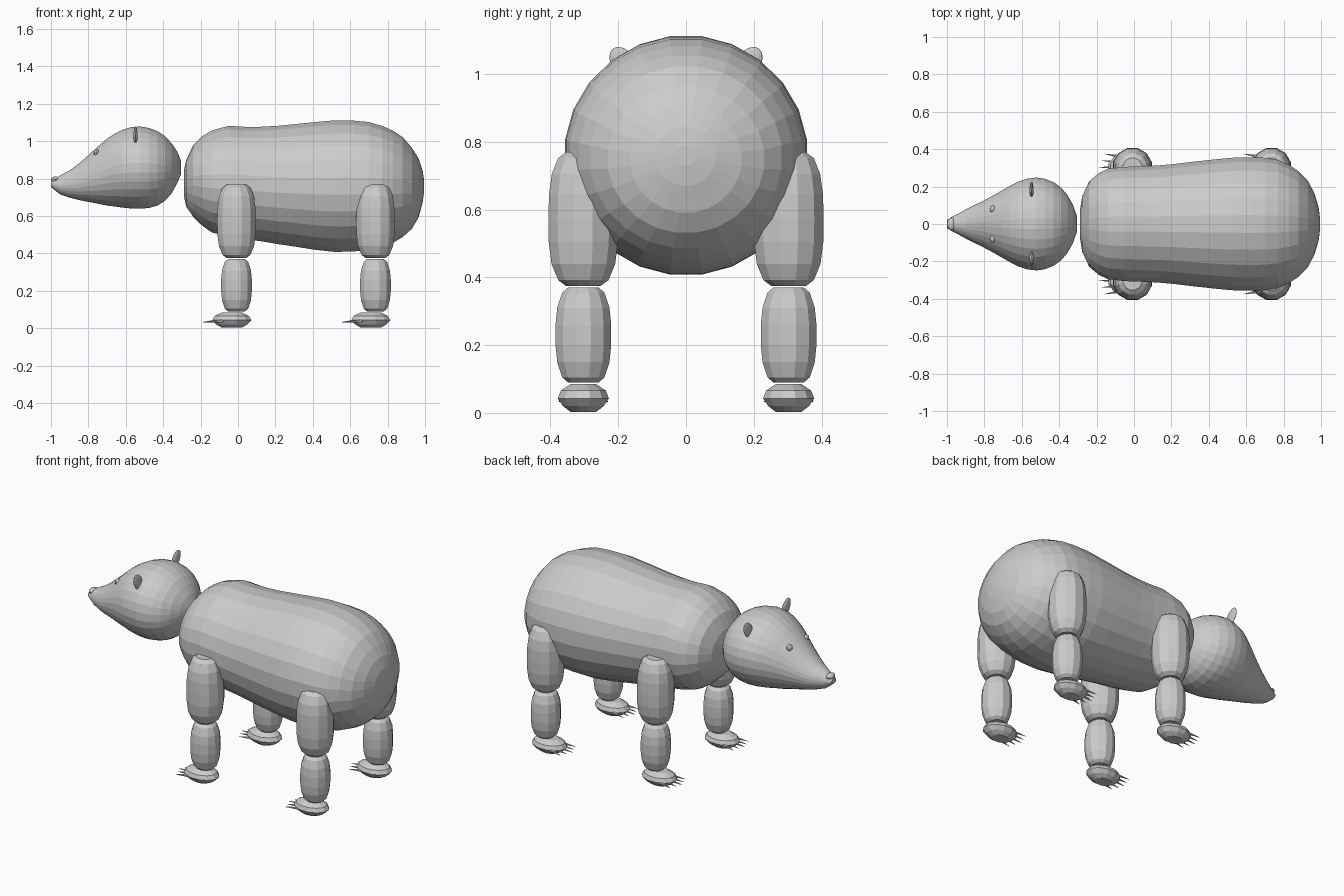
import bpy, bmesh, math
from mathutils import Vector, Matrix

if "Cube" in bpy.data.objects:
    bpy.data.objects.remove(bpy.data.objects["Cube"])


def finish(bm, name):
    bmesh.ops.recalc_face_normals(bm, faces=bm.faces)
    me = bpy.data.meshes.new(name)
    bm.to_mesh(me)
    bm.free()
    ob = bpy.data.objects.new(name, me)
    bpy.context.collection.objects.link(ob)
    return ob


def loft(name, rings, sides, poles=False):
    """rings: (centre, u, v) ellipses; ends closed with a pole or flat cap."""
    bm = bmesh.new()
    loops = []
    for c, u, v in rings:
        angles = [2 * math.pi * (i + 0.5) / sides for i in range(sides)]
        loops.append([bm.verts.new(c + u * math.cos(a) + v * math.sin(a)) for a in angles])
    for a, b in zip(loops, loops[1:]):
        for i in range(sides):
            j = (i + 1) % sides
            bm.faces.new((a[i], a[j], b[j], b[i]))
    for ring in (loops[0], loops[-1]):
        f = bm.faces.new(ring)
        if poles:
            bmesh.ops.poke(bm, faces=[f])
    return finish(bm, name)


def long_form(name, stations, sides):
    """Horizontal form from (x, top, bottom, half width) stations."""
    rings = [(Vector((x, 0, (t + b) / 2)), Vector((0, w, 0)), Vector((0, 0, (t - b) / 2)))
             for x, t, b, w in stations]
    return loft(name, rings, sides, True)


def upright(name, x, y, rx, ry, stations, sides):
    """Vertical form from (z, scale) stations."""
    rings = [(Vector((x, y, z)), Vector((rx * s, 0, 0)), Vector((0, ry * s, 0)))
             for z, s in stations]
    return loft(name, rings, sides)


def ellipsoid(name, loc, radii, rot=Matrix(), seg=12):
    bm = bmesh.new()
    m = Matrix.Translation(loc) @ rot @ Matrix.Diagonal((*radii, 1))
    bmesh.ops.create_uvsphere(bm, u_segments=seg, v_segments=seg // 2 + 2, radius=1, matrix=m)
    return finish(bm, name)


# Body
long_form("body", [
    (-.29, .84, .71, .07), (-.277, .90, .65, .15), (-.24, .98, .595, .23),
    (-.19, 1.03, .545, .273), (-.14, 1.06, .51, .298), (-.05, 1.085, .487, .308),
    (.03, 1.08, .475, .311), (.12, 1.08, .463, .315), (.21, 1.085, .448, .323),
    (.31, 1.095, .433, .335), (.41, 1.105, .417, .346), (.52, 1.115, .405, .357),
    (.62, 1.113, .408, .36), (.70, 1.105, .417, .357), (.77, 1.085, .432, .345),
    (.83, 1.058, .455, .318), (.88, 1.025, .485, .285), (.93, .967, .53, .232),
    (.965, .91, .59, .165), (.987, .845, .67, .09), (.995, .79, .73, .03)], 24)

# Head with tapering snout
long_form("head", [
    (-1.0, .785, .755, .022), (-.98, .80, .738, .035), (-.95, .818, .715, .05),
    (-.9, .845, .698, .078), (-.85, .882, .685, .103), (-.8, .926, .675, .128),
    (-.75, .972, .665, .155), (-.7, 1.015, .655, .184), (-.66, 1.042, .65, .207),
    (-.62, 1.062, .644, .228), (-.57, 1.077, .639, .244), (-.52, 1.08, .638, .25),
    (-.475, 1.072, .642, .243), (-.43, 1.055, .655, .225), (-.39, 1.028, .68, .196),
    (-.355, .99, .72, .155), (-.325, .945, .775, .10), (-.306, .90, .82, .045)], 28)
ellipsoid("nose", (-.977, 0, .795), (.023, .034, .017))

# Eyes and ears on both sides
for s, side in ((1, "left"), (-1, "right")):
    ellipsoid("eye_" + side, (-.756, s * .08, .937), (.016, .021, .02), seg=10)
    ellipsoid("ear_" + side, (-.548, s * .183, 1.03), (.011, .036, .056),
              Matrix.Rotation(-s * .6, 4, 'X'))

# Four legs, each with thigh, shin, paw and claws
UPPER = [(.375, .5), (.392, .72), (.44, .91), (.505, .99), (.575, 1), (.645, .98),
         (.705, .9), (.752, .72), (.77, .48)]
LOWER = [(.09, .55), (.105, .76), (.15, .94), (.20, 1), (.26, 1), (.31, .94),
         (.355, .76), (.37, .55)]
PAW = [(.003, .5), (.02, .8), (.043, 1), (.066, .88), (.085, .5)]
for end, lx in (("front", -.008), ("rear", .735)):
    for s, side in ((1, "left"), (-1, "right")):
        tag = end + "_" + side
        y = s * .303
        upright("upper_leg_" + tag, lx, y, .107, .107, UPPER, 12)
        upright("lower_leg_" + tag, lx, y, .085, .085, LOWER, 12)
        upright("paw_" + tag, lx - .025, y, .108, .078, PAW, 12)
        bm = bmesh.new()
        for k in range(-2, 3):
            start = Vector((lx - .07 + abs(k) * .012, y + k * .027, .042))
            tip = Vector((lx - .178 + abs(k) * .014, y + k * .036, .033))
            d = tip - start
            m = Matrix.Translation((start + tip) / 2) @ d.to_track_quat('Z', 'Y').to_matrix().to_4x4()
            bmesh.ops.create_cone(bm, cap_ends=True, segments=6, radius1=.012,
                                  radius2=.001, depth=d.length, matrix=m)
        finish(bm, "claws_" + tag)
